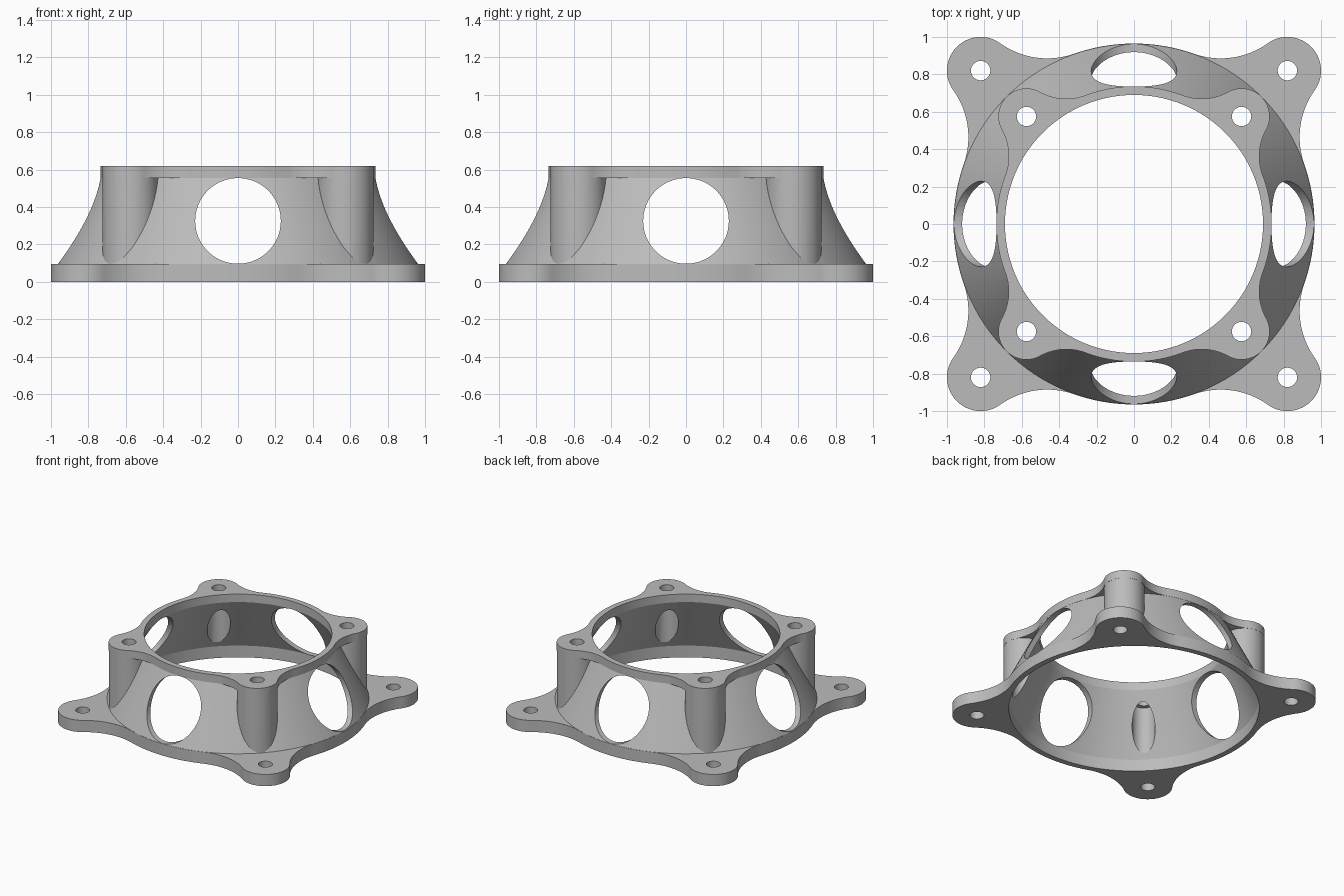
import bpy
import bmesh
from math import sin, cos, pi, atan2, acos, hypot, radians
from mathutils import Matrix

if "Cube" in bpy.data.objects:
    bpy.data.objects.remove(bpy.data.objects["Cube"])

grey = bpy.data.materials.new("light grey plastic")
grey.use_nodes = True
GREY = (0.5, 0.5, 0.5, 1)
grey.diffuse_color = GREY
grey.node_tree.nodes["Principled BSDF"].inputs["Base Color"].default_value = GREY

FLANGE_TOP, COLLAR_BOTTOM, TOP = 0.095, 0.555, 0.62
LUG, POST = 0.82, 0.575          # corner offsets of lower lugs and upper posts
SCREW = 0.052


def arc(cx, cy, r, start, end, n):
    steps = [start + (end - start) * i / n for i in range(n)]
    return [(cx + r * cos(a), cy + r * sin(a)) for a in steps]


def circle(r, n=128, x=0, y=0):
    return arc(x, y, r, 0, 2 * pi, n)


def lobed_outline(ring, corner, lobe, fillet):
    """Ring with four rounded corner lobes, blended by concave fillets."""
    d = hypot(corner, corner)
    reach = ring + fillet
    phi = acos((reach ** 2 + d ** 2 - (lobe + fillet) ** 2) / (2 * reach * d))
    cx, cy = reach * cos(phi), reach * sin(phi)
    beta = atan2(cy, cx - d)
    half = arc(d, 0, lobe, 0, beta, 20)
    half += arc(cx, cy, fillet, beta + pi, phi + pi, 20)
    half += arc(0, 0, ring, phi, pi / 4, 10)
    whole = [(x, -y) for x, y in reversed(half[1:])] + half
    points = []
    for k in range(4):
        c, s = cos(pi / 4 + k * pi / 2), sin(pi / 4 + k * pi / 2)
        points += [(x * c - y * s, x * s + y * c) for x, y in whole]
        points.append((ring * cos((k + 1) * pi / 2), ring * sin((k + 1) * pi / 2)))
    return points


def loft(name, sections):
    """Closed solid through (outline, height) sections."""
    bm = bmesh.new()
    rings = [[bm.verts.new((x, y, z)) for x, y in pts] for pts, z in sections]
    for low, high in zip(rings, rings[1:]):
        n = len(low)
        for i in range(n):
            j = (i + 1) % n
            bm.faces.new((low[i], low[j], high[j], high[i]))
    bm.faces.new(rings[0][::-1])
    bm.faces.new(rings[-1])
    bmesh.ops.recalc_face_normals(bm, faces=bm.faces)
    mesh = bpy.data.meshes.new(name)
    bm.to_mesh(mesh)
    bm.free()
    mesh.materials.append(grey)
    obj = bpy.data.objects.new(name, mesh)
    bpy.context.collection.objects.link(obj)
    return obj


def combine(body, tool, operation):
    mod = body.modifiers.new(operation.lower(), 'BOOLEAN')
    mod.operation = operation
    mod.solver = 'EXACT'
    mod.object = tool
    bpy.context.view_layer.objects.active = body
    bpy.ops.object.modifier_apply(modifier=mod.name)
    bpy.data.objects.remove(tool)


def corners(offset):
    return [(sx * offset, sy * offset) for sx in (-1, 1) for sy in (-1, 1)]


# Lower flange with four mounting lugs
base = lobed_outline(0.965, LUG, 0.18, 0.43)
adapter = loft("duct_adapter", [(base, 0), (base, FLANGE_TOP)])

# Tapered duct wall
wall = [(0.96, 0.03), (0.963, FLANGE_TOP), (0.735, COLLAR_BOTTOM), (0.73, 0.6)]
combine(adapter, loft("duct_wall", [(circle(r), z) for r, z in wall]), 'UNION')

# Upper collar and screw posts
collar = lobed_outline(0.736, POST, 0.15, 0.29)
combine(adapter, loft("collar", [(collar, COLLAR_BOTTOM), (collar, TOP)]), 'UNION')
for x, y in corners(POST):
    rim = circle(0.149, 48, x, y)
    combine(adapter, loft("screw_post", [(rim, 0.05), (rim, 0.6)]), 'UNION')

# Hollow bore
bore = [(0.92, -0.1), (0.92, FLANGE_TOP), (0.69, COLLAR_BOTTOM), (0.69, 0.8)]
combine(adapter, loft("bore", [(circle(r), z) for r, z in bore]), 'DIFFERENCE')

# Round side windows, one cutter through each pair of walls
for turn in (0, 90):
    rim = circle(0.229, 64)
    window = loft("window_cutter", [(rim, -1.5), (rim, 1.5)])
    window.data.transform(Matrix.Translation((0, 0, 0.326))
                          @ Matrix.Rotation(radians(turn), 4, 'Z')
                          @ Matrix.Rotation(radians(90), 4, 'X'))
    combine(adapter, window, 'DIFFERENCE')

# Screw-head pockets, then screw holes in posts and lugs
for x, y in corners(POST):
    rim = circle(0.085, 40, x, y)
    combine(adapter, loft("pocket_cutter", [(rim, -0.1), (rim, 0.52)]), 'DIFFERENCE')
for x, y in corners(POST) + corners(LUG):
    rim = circle(SCREW, 32, x, y)
    combine(adapter, loft("hole_cutter", [(rim, -0.2), (rim, 0.9)]), 'DIFFERENCE')

# Smooth curved walls, crisp rims
bpy.ops.object.select_all(action='DESELECT')
adapter.select_set(True)
bpy.context.view_layer.objects.active = adapter
bpy.ops.object.shade_smooth_by_angle(angle=radians(25))
